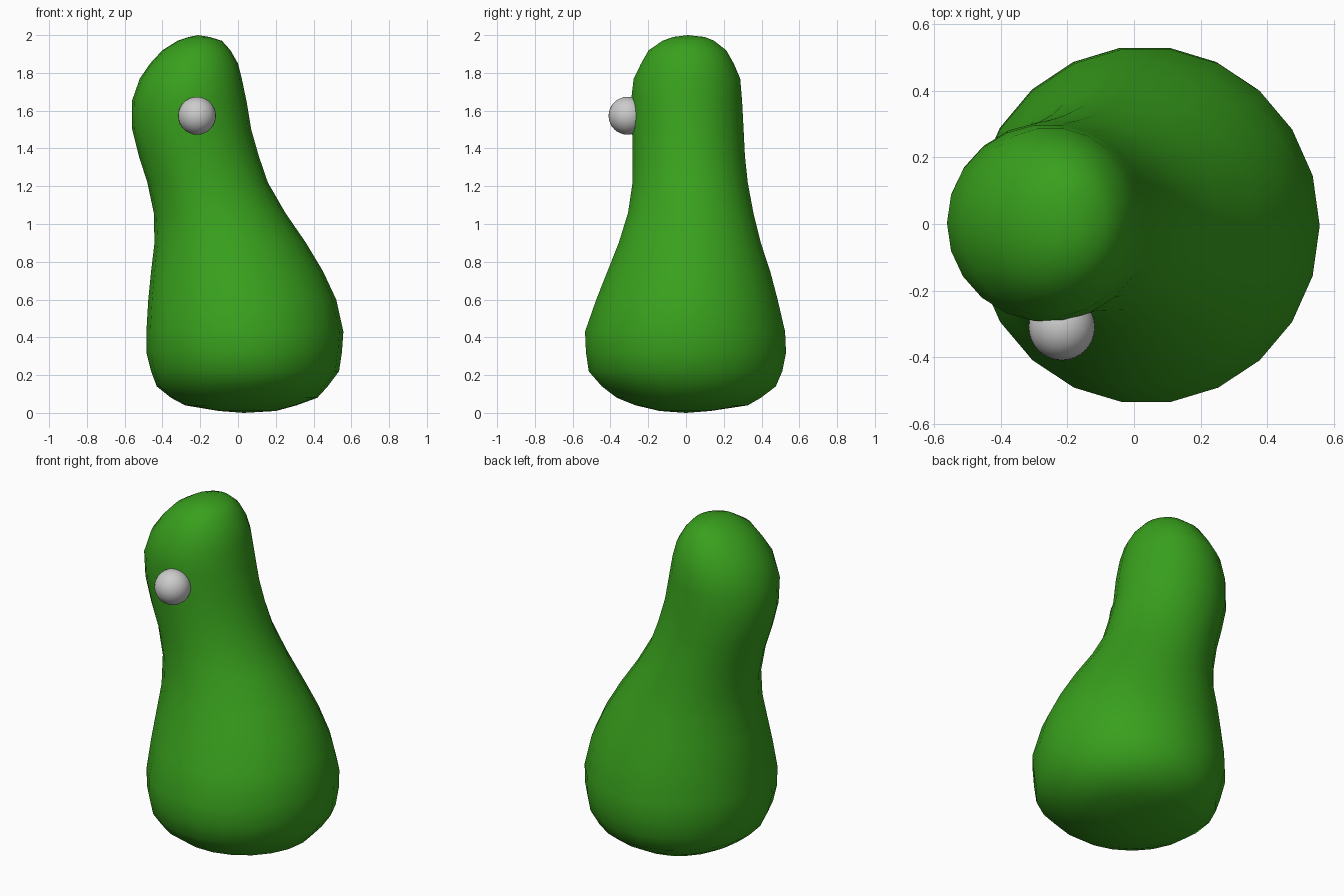
import bpy, bmesh, math

if "Cube" in bpy.data.objects:
    bpy.data.objects.remove(bpy.data.objects["Cube"])

SIDES = 22

def paint(obj, rgb):
    mat = bpy.data.materials.new("green_skin")
    mat.diffuse_color = (*rgb, 1)
    mat.use_nodes = True
    mat.node_tree.nodes["Principled BSDF"].inputs["Base Color"].default_value = mat.diffuse_color
    obj.data.materials.append(mat)

# Leaning pear body: z, left x, right x, front y, back y of each section
sections = [
    (0.01, -0.10, 0.20, -0.14, 0.13),
    (0.04, -0.28, 0.31, -0.27, 0.33),
    (0.08, -0.355, 0.42, -0.37, 0.40),
    (0.14, -0.43, 0.475, -0.45, 0.48),
    (0.22, -0.46, 0.535, -0.52, 0.515),
    (0.32, -0.485, 0.55, -0.535, 0.535),
    (0.43, -0.485, 0.558, -0.54, 0.53),
    (0.60, -0.475, 0.52, -0.48, 0.49),
    (0.75, -0.46, 0.45, -0.42, 0.45),
    (0.90, -0.442, 0.36, -0.36, 0.40),
    (1.06, -0.446, 0.25, -0.31, 0.36),
    (1.22, -0.48, 0.158, -0.286, 0.33),
    (1.36, -0.525, 0.11, -0.286, 0.315),
    (1.50, -0.56, 0.07, -0.288, 0.308),
    (1.65, -0.562, 0.045, -0.294, 0.30),
    (1.77, -0.52, 0.02, -0.28, 0.29),
    (1.85, -0.465, 0.00, -0.24, 0.255),
    (1.92, -0.40, -0.04, -0.20, 0.215),
    (1.97, -0.32, -0.085, -0.125, 0.15),
    (1.99, -0.26, -0.15, -0.07, 0.10),
]

bm = bmesh.new()
rings = []
for z, x0, x1, y0, y1 in sections:
    cx, cy = (x0 + x1) / 2, (y0 + y1) / 2
    ring = []
    for i in range(SIDES):
        a = 2 * math.pi * i / SIDES
        ring.append(bm.verts.new((cx + (x1 - x0) / 2 * math.cos(a),
                                  cy + (y1 - y0) / 2 * math.sin(a), z)))
    rings.append(ring)
for low, high in zip(rings, rings[1:]):
    for i in range(SIDES):
        j = (i + 1) % SIDES
        bm.faces.new((low[i], low[j], high[j], high[i]))

# Rounded caps at the base and crown
base = bm.verts.new((0.03, 0, 0))
crown = bm.verts.new((-0.21, 0.01, 2.0))
for i in range(SIDES):
    j = (i + 1) % SIDES
    bm.faces.new((rings[0][j], rings[0][i], base))
    bm.faces.new((rings[-1][i], rings[-1][j], crown))
bmesh.ops.recalc_face_normals(bm, faces=bm.faces)
mesh = bpy.data.meshes.new("body")
bm.to_mesh(mesh)
bm.free()
mesh.shade_smooth()
body = bpy.data.objects.new("body", mesh)
bpy.context.collection.objects.link(body)
paint(body, (0.04, 0.35, 0.012))

# Single eye, half sunk into the front of the head
bpy.ops.mesh.primitive_uv_sphere_add(segments=32, ring_count=16, radius=0.1,
                                     location=(-0.217, -0.31, 1.573))
eye = bpy.context.object
eye.name = "eye"
eye.data.shade_smooth()
